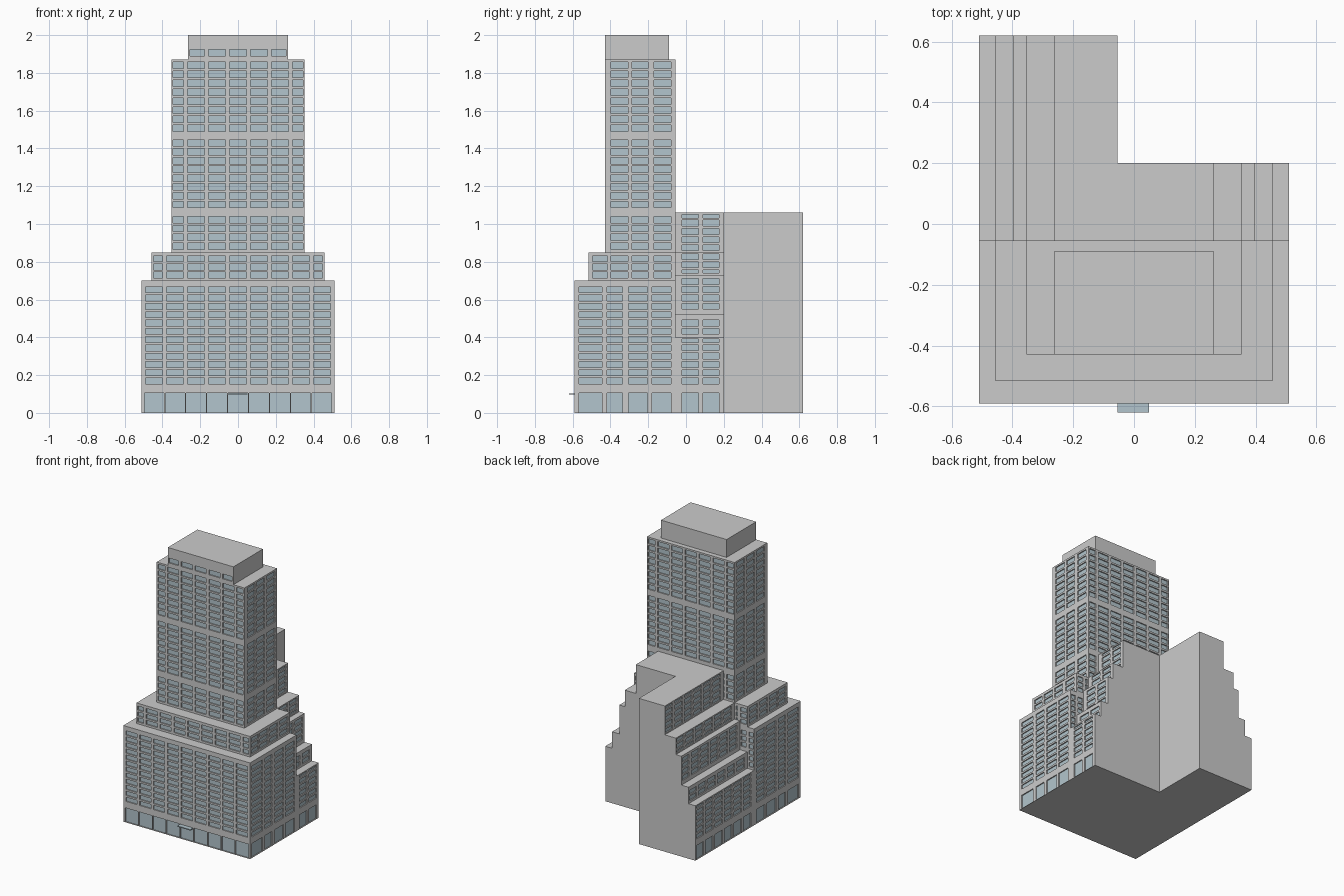
import bpy, bmesh

if "Cube" in bpy.data.objects:
    bpy.data.objects.remove(bpy.data.objects["Cube"])

glass = bpy.data.materials.new("glass")
glass.diffuse_color = (0.45, 0.56, 0.61, 1)
glass.use_nodes = True
glass.node_tree.nodes["Principled BSDF"].inputs["Base Color"].default_value = glass.diffuse_color
stone = bpy.data.materials.new("stone")
stone.diffuse_color = (0.58, 0.58, 0.57, 1)
stone.use_nodes = True
stone.node_tree.nodes["Principled BSDF"].inputs["Base Color"].default_value = stone.diffuse_color
DEPTH = 0.008


def finish(bm, name):
    bmesh.ops.remove_doubles(bm, verts=bm.verts[:], dist=1e-5)
    me = bpy.data.meshes.new(name)
    bm.to_mesh(me)
    bm.free()
    me.materials.append(stone)
    me.materials.append(glass)
    ob = bpy.data.objects.new(name, me)
    bpy.context.collection.objects.link(ob)
    return ob


def face(bm, pts, mat=0):
    f = bm.faces.new([bm.verts.new(p) for p in pts])
    f.material_index = mat


def flat(bm, x0, x1, y0, y1, z):
    face(bm, [(x0, y0, z), (x1, y0, z), (x1, y1, z), (x0, y1, z)])


def clip(spans, lo, hi, least=0.012):
    lo, hi = min(lo, hi) + 0.01, max(lo, hi) - 0.01
    out = [(max(a, lo), min(b, hi)) for a, b in spans]
    return [s for s in out if s[1] - s[0] > least]


def wall(bm, a, b, z0, z1, cols=(), rows=()):
    """Wall from a to b (outside on the right hand), with recessed panes.
    cols are spans along the wall's own world axis, rows are spans in z."""
    ax = 0 if a[0] != b[0] else 1
    s = 1 if b[ax] > a[ax] else -1
    out = (0, -s) if ax == 0 else (s, 0)
    cols = clip(cols, a[ax], b[ax])
    us = [a[ax]] + [u for c in cols[::s] for u in c[::s]] + [b[ax]]
    rows = [r for r in rows if r[1] - r[0] > 0.012]
    vs = [z0] + [v for r in rows for v in r] + [z1]

    def P(u, v, d=0):
        p = [a[0], a[1], v]
        p[ax] = u
        return (p[0] - out[0] * d, p[1] - out[1] * d, v)

    for i in range(len(us) - 1):
        for j in range(len(vs) - 1):
            q = [(us[i], vs[j]), (us[i + 1], vs[j]),
                 (us[i + 1], vs[j + 1]), (us[i], vs[j + 1])]
            if i % 2 and j % 2:
                face(bm, [P(*c, DEPTH) for c in q], 1)
                for k in range(4):
                    c, d = q[k], q[(k + 1) % 4]
                    face(bm, [P(*c), P(*d), P(*d, DEPTH), P(*c, DEPTH)])
            else:
                face(bm, [P(*c) for c in q])


def group(lo, hi, n):
    pitch = (hi - lo + 0.013) / n
    return [(lo + k * pitch, lo + (k + 1) * pitch - 0.013) for k in range(n)]


# shared window rhythm
XC = [(k * 0.111 - 0.045, k * 0.111 + 0.045) for k in range(-4, 5)]
TOWER_Y = [(-0.397, -0.307), (-0.286, -0.2), (-0.169, -0.08)]
TIER_Y = [(-0.495, -0.415)] + TOWER_Y
BASE_Y = [(-0.567, -0.445), (-0.418, -0.335), (-0.305, -0.203), (-0.18, -0.08)]
WING_Y = [(k * 0.11 - 0.02, k * 0.11 + 0.065) for k in range(6)]
GROUND = [(0.003, 0.105)]
BASE_R = group(0.153, 0.667, 12)
WING_R = [(0.153 + k * 0.044, 0.184 + k * 0.044) for k in range(21)]
TIER_R = group(0.715, 0.83, 3)
TOWER_R = group(0.865, 1.04, 4) + group(1.087, 1.445, 8) + group(1.49, 1.857, 8)
YB = -0.055

# podium: street floor plus twelve storeys
bm = bmesh.new()
X, Y = 0.51, -0.59
shop = [(k * 0.111 - 0.052, k * 0.111 + 0.052) for k in range(-4, 5)]
wall(bm, (-X, Y), (X, Y), 0, 0.12, shop, GROUND)
wall(bm, (-X, Y), (X, Y), 0.12, 0.70, XC, BASE_R)
for a, b, s in ((Y, YB, 1), (YB, Y, -1)):
    wall(bm, (s * X, a), (s * X, b), 0, 0.70, BASE_Y, GROUND + BASE_R)
for a, b in ((0.51, 0.455), (-0.455, -0.51)):
    wall(bm, (a, YB), (b, YB), 0.40, 0.70,
         [(-0.5, -0.467), (0.467, 0.5)], clip(BASE_R, 0.40, 0.70))
    wall(bm, (a * 0.455 / 0.51 if a > 0 else -0.395, YB),
         (0.395 if a > 0 else -0.455, YB), 0.52, 0.70,
         [(-0.445, -0.405), (0.405, 0.445)], clip(BASE_R, 0.52, 0.70))
flat(bm, -X, X, Y, YB, 0.70)
finish(bm, "podium")

# upper podium setback
bm = bmesh.new()
X, Y = 0.457, -0.515
wall(bm, (-X, Y), (X, Y), 0.70, 0.85, XC, TIER_R)
wall(bm, (X, Y), (X, YB), 0.70, 0.85, TIER_Y, TIER_R)
wall(bm, (-X, YB), (-X, Y), 0.70, 0.85, TIER_Y, TIER_R)
wall(bm, (X, YB), (0.352, YB), 0.70, 0.85, XC, TIER_R)
wall(bm, (-0.352, YB), (-X, YB), 0.70, 0.85, XC, TIER_R)
flat(bm, -X, X, Y, YB, 0.85)
finish(bm, "podium_setback")

# main tower shaft
bm = bmesh.new()
X, Y = 0.353, -0.43
wall(bm, (-X, Y), (X, Y), 0.85, 1.87, XC, TOWER_R)
wall(bm, (X, Y), (X, YB), 0.85, 1.87, TOWER_Y, TOWER_R)
wall(bm, (X, YB), (-X, YB), 0.85, 1.87, XC, TOWER_R)
wall(bm, (-X, YB), (-X, Y), 0.85, 1.87, TOWER_Y, TOWER_R)
flat(bm, -X, X, Y, YB, 1.87)
finish(bm, "tower")

# rooftop crown with one row of windows in front
bm = bmesh.new()
X, Y, YC = 0.264, -0.43, -0.09
wall(bm, (-X, Y), (X, Y), 1.87, 2.0, XC, [(1.89, 1.925)])
wall(bm, (X, Y), (X, YC), 1.87, 2.0)
wall(bm, (X, YC), (-X, YC), 1.87, 2.0)
wall(bm, (-X, YC), (-X, Y), 1.87, 2.0)
flat(bm, -X, X, Y, YC, 2.0)
finish(bm, "crown")

# stepped rear wings: terraces climb from both sides, blank party walls behind
bm = bmesh.new()
STEPS = [(0.51, 0.40), (0.455, 0.52), (0.397, 0.73), (0.353, 0.85), (0.264, 1.06)]
INNER = -0.055
for s, yb in ((1, 0.2), (-1, 0.62)):
    below = 0
    for i, (x, z) in enumerate(STEPS):
        nx = s * STEPS[i + 1][0] if i < 4 else INNER
        rows = clip(WING_R, below, z)
        if i == 0:
            rows = GROUND + rows[(rows[0][0] < 0.12):]
        ends = [(s * x, YB), (s * x, yb)][::s]
        wall(bm, *ends, below, z, WING_Y, rows)
        flat(bm, min(s * x, nx), max(s * x, nx), YB, yb, z)
        wall(bm, (max(s * x, nx), yb), (min(s * x, nx), yb), 0, z)
        below = z
wall(bm, (INNER, 0.2), (INNER, 0.62), 0, 1.06)
finish(bm, "rear_wings")

# underside of the whole L-shaped footprint
bm = bmesh.new()
outline = [(-0.51, -0.59), (0.51, -0.59), (0.51, 0.2), (INNER, 0.2),
           (INNER, 0.62), (-0.51, 0.62)]
face(bm, [(x, y, 0) for x, y in outline[::-1]])
finish(bm, "underside")

# entrance canopy
bpy.ops.mesh.primitive_cube_add(size=1, location=(-0.002, -0.603, 0.1))
canopy = bpy.context.object
canopy.name = "entrance_canopy"
canopy.scale = (0.104, 0.034, 0.007)
canopy.data.materials.append(glass)
